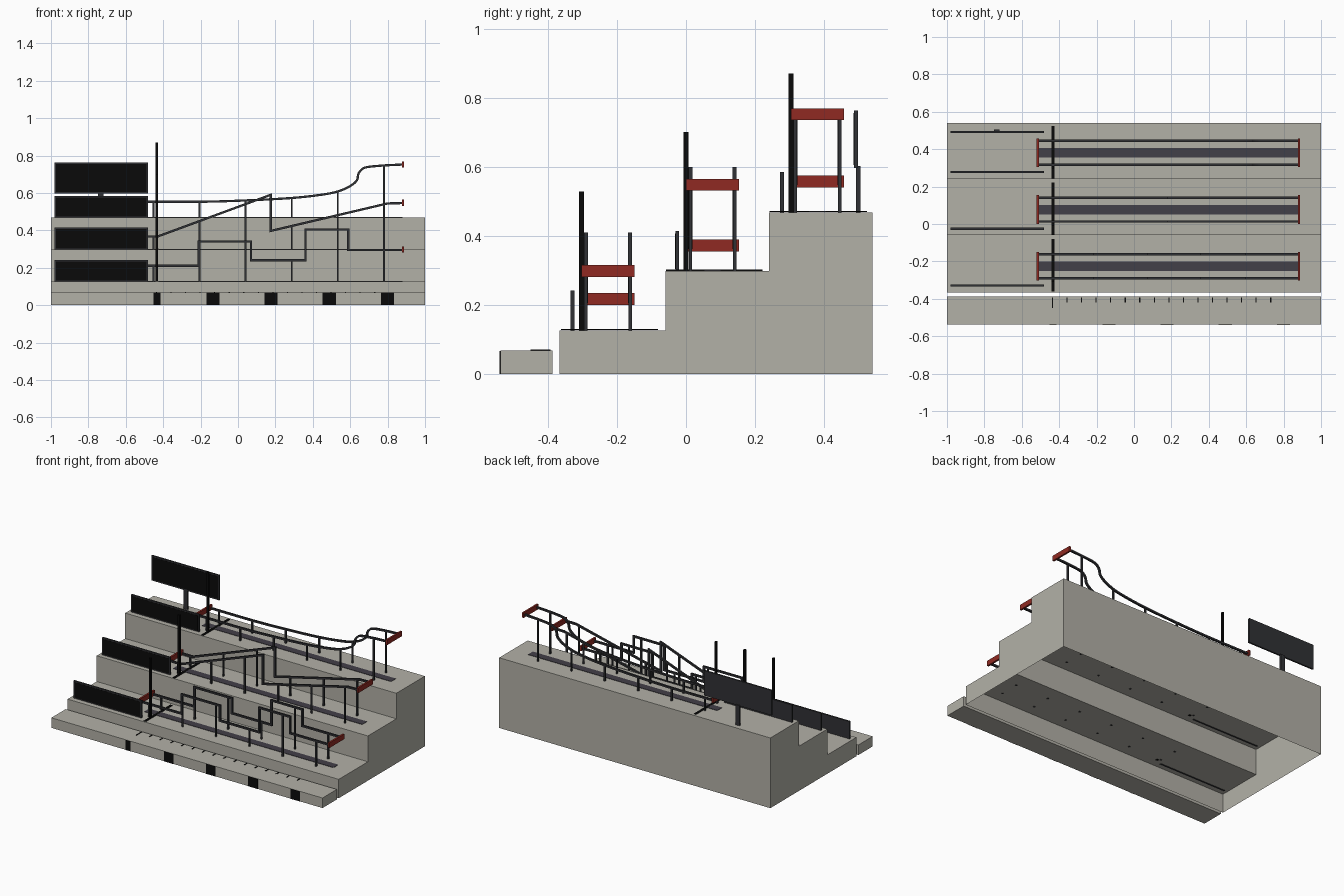
import bpy, bmesh, math
from mathutils import Vector

if "Cube" in bpy.data.objects:
    bpy.data.objects.remove(bpy.data.objects["Cube"], do_unlink=True)


def material(name, rgb):
    m = bpy.data.materials.new(name)
    m.use_nodes = True
    col = (*rgb, 1.0)
    m.diffuse_color = col
    bsdf = next(n for n in m.node_tree.nodes if n.type == 'BSDF_PRINCIPLED')
    bsdf.inputs["Base Color"].default_value = col
    return m


STONE = material("warm grey stone", (0.45, 0.44, 0.39))
STEEL = material("dark steel", (0.03, 0.031, 0.035))
TRACK = material("track grey", (0.055, 0.05, 0.065))
BLACK = material("black", (0.003, 0.003, 0.003))
RED = material("brick red", (0.28, 0.023, 0.016))


def finish(name, bm, mat):
    me = bpy.data.meshes.new(name)
    bm.to_mesh(me)
    bm.free()
    me.materials.append(mat)
    ob = bpy.data.objects.new(name, me)
    bpy.context.scene.collection.objects.link(ob)
    return ob


def add_box(bm, x0, x1, y0, y1, z0, z1):
    vs = bmesh.ops.create_cube(bm, size=1.0)["verts"]
    for v in vs:
        v.co = Vector(((x0 + x1) / 2 + v.co.x * (x1 - x0),
                       (y0 + y1) / 2 + v.co.y * (y1 - y0),
                       (z0 + z1) / 2 + v.co.z * (z1 - z0)))


def boxes(name, mat, *dims):
    bm = bmesh.new()
    for d in dims:
        add_box(bm, *d)
    return finish(name, bm, mat)


def smooth_path(pts, n=5):
    """Catmull-Rom curve through the given points."""
    p = [Vector(q) for q in pts]
    p = [2 * p[0] - p[1]] + p + [2 * p[-1] - p[-2]]
    out = []
    for a, b, c, d in zip(p, p[1:], p[2:], p[3:]):
        for i in range(n):
            t = i / n
            out.append(0.5 * (2 * b + (c - a) * t + (2 * a - 5 * b + 4 * c - d) * t * t
                              + (3 * b - a - 3 * c + d) * t ** 3))
    return out + [p[-2]]


def height_at(path, x):
    """Height of the first path segment that spans x."""
    for a, b in zip(path, path[1:]):
        if b[0] > a[0] and a[0] <= x <= b[0]:
            return a[1] + (b[1] - a[1]) * (x - a[0]) / (b[0] - a[0])
    return path[-1][1]


def add_rail(bm, path, y, w=0.012):
    """Square bar following an x-z path with mitred corners."""
    p = [Vector(q) for q in path]
    rings = []
    for i, q in enumerate(p):
        d0 = (q - p[max(i - 1, 0)]).normalized() if i else (p[1] - q).normalized()
        d1 = (p[i + 1] - q).normalized() if i < len(p) - 1 else d0
        n0, n1 = Vector((-d0.y, d0.x)), Vector((-d1.y, d1.x))
        m = (n0 + n1).normalized()
        m *= (w / 2) / max(m.dot(n1), 0.35)
        rings.append([bm.verts.new((q.x + s * m.x, y + t * w / 2, q.y + s * m.y))
                      for s, t in ((1, -1), (1, 1), (-1, 1), (-1, -1))])
    for a, b in zip(rings, rings[1:]):
        for k in range(4):
            bm.faces.new((a[k], a[(k + 1) % 4], b[(k + 1) % 4], b[k]))
    bm.faces.new(rings[0])
    bm.faces.new(rings[-1][::-1])


# Stepped base: a hollow shell, open underneath
profile = [(-0.367, 0), (-0.367, 0.126), (-0.06, 0.126), (-0.06, 0.298),
           (0.24, 0.298), (0.24, 0.468), (0.54, 0.468), (0.54, 0)]
bm = bmesh.new()
left, right = ([bm.verts.new((x, y, z)) for y, z in profile] for x in (1, -1))
bm.faces.new(left)
bm.faces.new(right)
for i in range(len(profile) - 1):
    bm.faces.new((left[i], left[i + 1], right[i + 1], right[i]))
bmesh.ops.recalc_face_normals(bm, faces=bm.faces)
finish("stepped_base", bm, STONE)

# Front kerb with dark blocks and a ruler of ticks
boxes("front_kerb", STONE, (-1, 1, -0.538, -0.387, 0, 0.067))
spans = [(-0.452, -0.415)] + [(-0.169 + 0.311 * i, -0.099 + 0.311 * i) for i in range(4)]
boxes("kerb_blocks", BLACK, *[(a, b, -0.54, -0.537, 0, 0.0665) for a, b in spans])
boxes("kerb_ticks", BLACK,
      *[(x - 0.003, x + 0.003, -0.42 if i else -0.45, -0.393, 0.066, 0.07)
        for i, x in enumerate(-0.436 + 0.0778 * k for k in range(16))])

# Rail paths in x and z, one per step
X0, X1 = -0.515, 0.882
low_path = [(X0, 0.211), (-0.21, 0.211), (-0.21, 0.34), (0.07, 0.34), (0.07, 0.24),
            (0.361, 0.24), (0.361, 0.404), (0.589, 0.404), (0.589, 0.295), (X1, 0.295)]
middle_path = [(X0, 0.367), (-0.43, 0.367), (0.175, 0.59), (0.175, 0.397),
               (0.80, 0.544), (X1, 0.546)]
high_path = smooth_path([(X0, 0.553), (-0.2, 0.553), (0.04, 0.56), (0.287, 0.573),
                         (0.45, 0.591), (0.533, 0.608), (0.597, 0.635), (0.635, 0.667),
                         (0.643, 0.70), (0.66, 0.724), (0.69, 0.738), (0.78, 0.747),
                         (X1, 0.752)])

# name, rail centre y, floor z, path, red bar heights, step back edge
tiers = [("low", -0.226, 0.126, low_path, (0.217, 0.298), (-0.362, -0.081)),
         ("middle", 0.077, 0.298, middle_path, (0.372, 0.548), (-0.058, 0.222)),
         ("high", 0.381, 0.468, high_path, (0.557, 0.752), (0.242, 0.524))]

LEGS = [-0.452 + 0.2464 * i for i in range(6)]


def panel(name, y, z0, z1):
    """Dark frame with a black face on the front."""
    x0, x1, e = -0.98, -0.48, 0.008
    boxes(name + "_frame", STEEL, (x0, x1, y - 0.0055, y + 0.0055, z0, z1))
    boxes(name + "_face", BLACK, (x0 + e, x1 - e, y - 0.0065, y - 0.005, z0 + e, z1 - e))


for name, yc, floor, path, bars, line in tiers:
    # Twin rails
    bm = bmesh.new()
    for s in (-1, 1):
        add_rail(bm, path, yc + s * 0.064)
    bmesh.ops.recalc_face_normals(bm, faces=bm.faces)
    rail = finish(name + "_rails", bm, STEEL)
    if name == "high":
        bpy.ops.object.select_all(action='DESELECT')
        rail.select_set(True)
        bpy.context.view_layer.objects.active = rail
        bpy.ops.object.shade_smooth_by_angle(angle=math.radians(30))

    # Legs under both rails
    r = 0.005
    boxes(name + "_legs", STEEL,
          *[(x - r, x + r, yc + s * 0.064 - r, yc + s * 0.064 + r,
             floor - 0.003, height_at(path, x)) for x in LEGS for s in (-1, 1)])

    # Red end bars, floor strip, start line and start post
    boxes(name + "_end_bars", RED,
          *[(x - 0.006, x + 0.006, yc - 0.077, yc + 0.077, z - 0.017, z + 0.017)
            for x, z in zip((X0, X1), bars)])
    boxes(name + "_floor_strip", TRACK,
          (X0, 0.88, yc - 0.025, yc + 0.025, floor + 0.0005, floor + 0.003))
    boxes(name + "_start_line", BLACK,
          (-0.442, -0.426, line[0], line[1], floor + 0.0005, floor + 0.004))
    yp = yc - 0.077
    boxes(name + "_start_post", BLACK,
          (-0.441, -0.427, yp - 0.007, yp + 0.007, floor - 0.003, floor + 0.402))

    # Board standing at the front of the step
    panel(name + "_board", yc - 0.1025, floor - 0.002, floor + 0.116)

# Raised rear board on its post
panel("rear_board", 0.4925, 0.597, 0.763)
boxes("rear_board_post", STEEL, (-0.748, -0.718, 0.492, 0.506, 0.466, 0.602))
